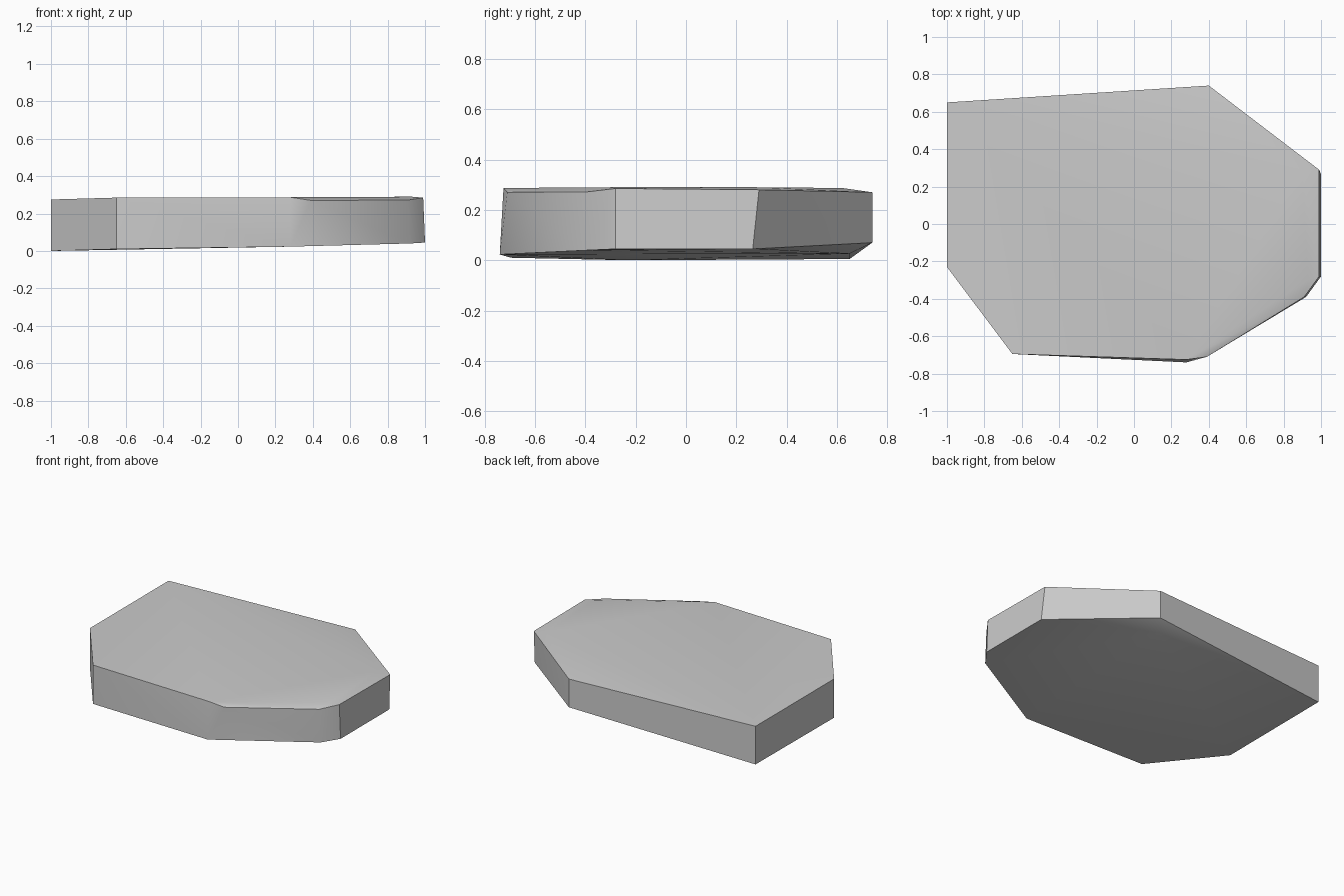
import bpy, bmesh, math

default_cube = bpy.data.objects.get("Cube")
if default_cube:
    bpy.data.objects.remove(default_cube, do_unlink=True)

# Grey stone
stone = bpy.data.materials.new("stone_grey")
stone.use_nodes = True
colour = (0.6, 0.6, 0.6, 1)
stone.diffuse_color = colour
stone.node_tree.nodes["Principled BSDF"].inputs["Base Color"].default_value = colour

# Upper rim, going round the slab
upper_rim = [
    (-1, 0.65, 0.275), (0.4, 0.74, 0.27), (0.99, 0.29, 0.28),
    (0.99, -0.28, 0.285), (0.91, -0.39, 0.272), (0.39, -0.71, 0.27),
    (-0.65, -0.695, 0.285), (-1, -0.23, 0.275),
]
# Slight crown of the upper face
crown = [(0.28, -0.725, 0.287), (0.93, -0.3, 0.29), (0.9, 0.28, 0.29), (0.3, 0.62, 0.287)]
# Lower rim, with the undercut at the back corner
lower_rim = [
    (-1, 0.65, 0.005), (0.4, 0.74, 0.07), (0.33, 0.65, 0.026),
    (1, 0.265, 0.045), (1, -0.28, 0.045), (0.92, -0.39, 0.04),
    (0.28, -0.74, 0.023), (-0.65, -0.695, 0.01), (-1, -0.23, 0),
]

# Skin the rims into one solid slab
bm = bmesh.new()
for point in upper_rim + crown + lower_rim:
    bm.verts.new(point)
hull = bmesh.ops.convex_hull(bm, input=bm.verts[:])
loose = [v for v in bm.verts if not v.link_faces]
bmesh.ops.delete(bm, geom=loose, context='VERTS')
bmesh.ops.dissolve_limit(bm, angle_limit=math.radians(0.5), verts=bm.verts[:], edges=bm.edges[:])
bmesh.ops.recalc_face_normals(bm, faces=bm.faces[:])

mesh = bpy.data.meshes.new("stone_slab")
bm.to_mesh(mesh)
bm.free()
mesh.materials.append(stone)
slab = bpy.data.objects.new("stone_slab", mesh)
bpy.context.collection.objects.link(slab)

# Soften the shallow corners and keep the rim crisp
bpy.ops.object.select_all(action='DESELECT')
slab.select_set(True)
bpy.context.view_layer.objects.active = slab
bpy.ops.object.shade_smooth_by_angle(angle=math.radians(35))
